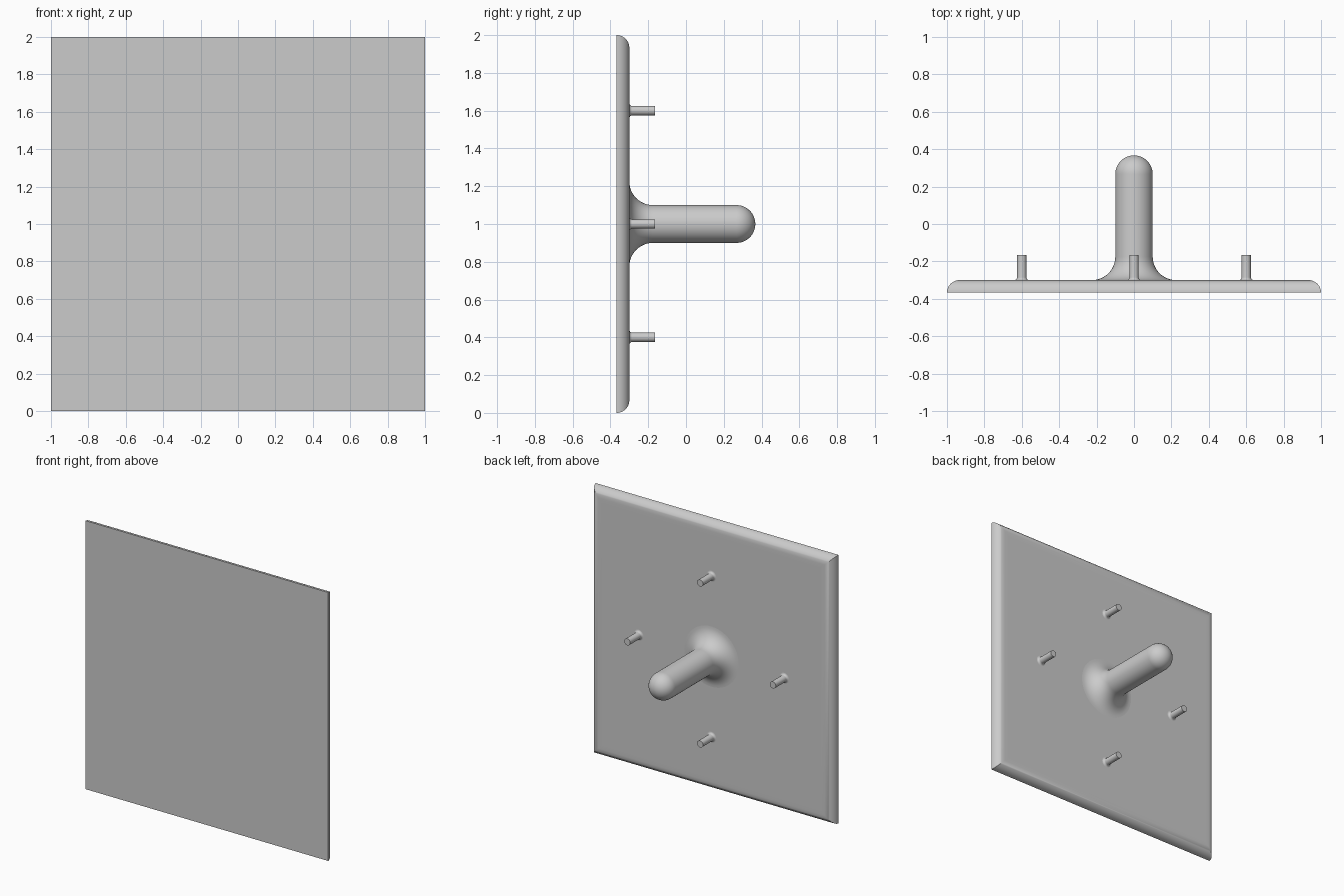
import bpy, bmesh
from math import sin, cos, pi, radians, sqrt

cube = bpy.data.objects.get("Cube")
if cube:
    bpy.data.objects.remove(cube, do_unlink=True)

GREY = (0.6, 0.6, 0.6, 1)
grey = bpy.data.materials.new("plain grey")
grey.use_nodes = True
grey.diffuse_color = GREY
grey.node_tree.nodes["Principled BSDF"].inputs["Base Color"].default_value = GREY

FRONT, BACK, TIP = -0.367, -0.3, 0.367


def arc(r, y, size, start, end, steps=12):
    """Arc of (radius, y) points around a centre."""
    angles = [radians(start + (end - start) * i / steps) for i in range(steps + 1)]
    return [(r + size * cos(a), y + size * sin(a)) for a in angles]


def sweep(name, profile, sides, x=0, z=1, turn=0):
    """Loft capped rings along the y axis."""
    bm = bmesh.new()
    rings = []
    for r, y in profile:
        angles = [turn + 2 * pi * i / sides for i in range(sides)]
        rings.append([bm.verts.new((r * cos(a), y, r * sin(a))) for a in angles])
    for a, b in zip(rings, rings[1:]):
        for i in range(sides):
            j = (i + 1) % sides
            bm.faces.new((a[i], a[j], b[j], b[i]))
    bm.faces.new(rings[0])
    bm.faces.new(rings[-1])
    bmesh.ops.recalc_face_normals(bm, faces=bm.faces[:])
    mesh = bpy.data.meshes.new(name)
    bm.to_mesh(mesh)
    bm.free()
    mesh.materials.append(grey)
    obj = bpy.data.objects.new(name, mesh)
    obj.location = (x, 0, z)
    bpy.context.collection.objects.link(obj)
    bpy.ops.object.select_all(action="DESELECT")
    obj.select_set(True)
    bpy.context.view_layer.objects.active = obj
    bpy.ops.object.shade_smooth_by_angle(angle=radians(35))
    return obj


# Square plate with its back edges rounded over
edge = BACK - FRONT
rounded = arc(1 - edge, FRONT, edge, 0, 90) + [(0.9, BACK)]
sweep("plate", [(r * sqrt(2), y) for r, y in rounded], 4, turn=pi / 4)

# Central handle with a flared root and a domed end
radius, flare = 0.1, 0.125
root = arc(radius + flare, BACK + flare, flare, 270, 180)
dome = arc(0, TIP - radius, radius, 0, 88)
sweep("handle", root + dome, 48)

# Four pegs around the handle, each with a small flared root
peg, fillet = 0.025, 0.015
for name, x, z in (("left", 0.6, 1), ("right", -0.6, 1),
                   ("upper", 0, 1.6), ("lower", 0, 0.4)):
    base = arc(peg + fillet, BACK + fillet, fillet, 270, 180, 6)
    sweep(name + "_peg", base + [(peg, -0.165)], 24, x, z)
